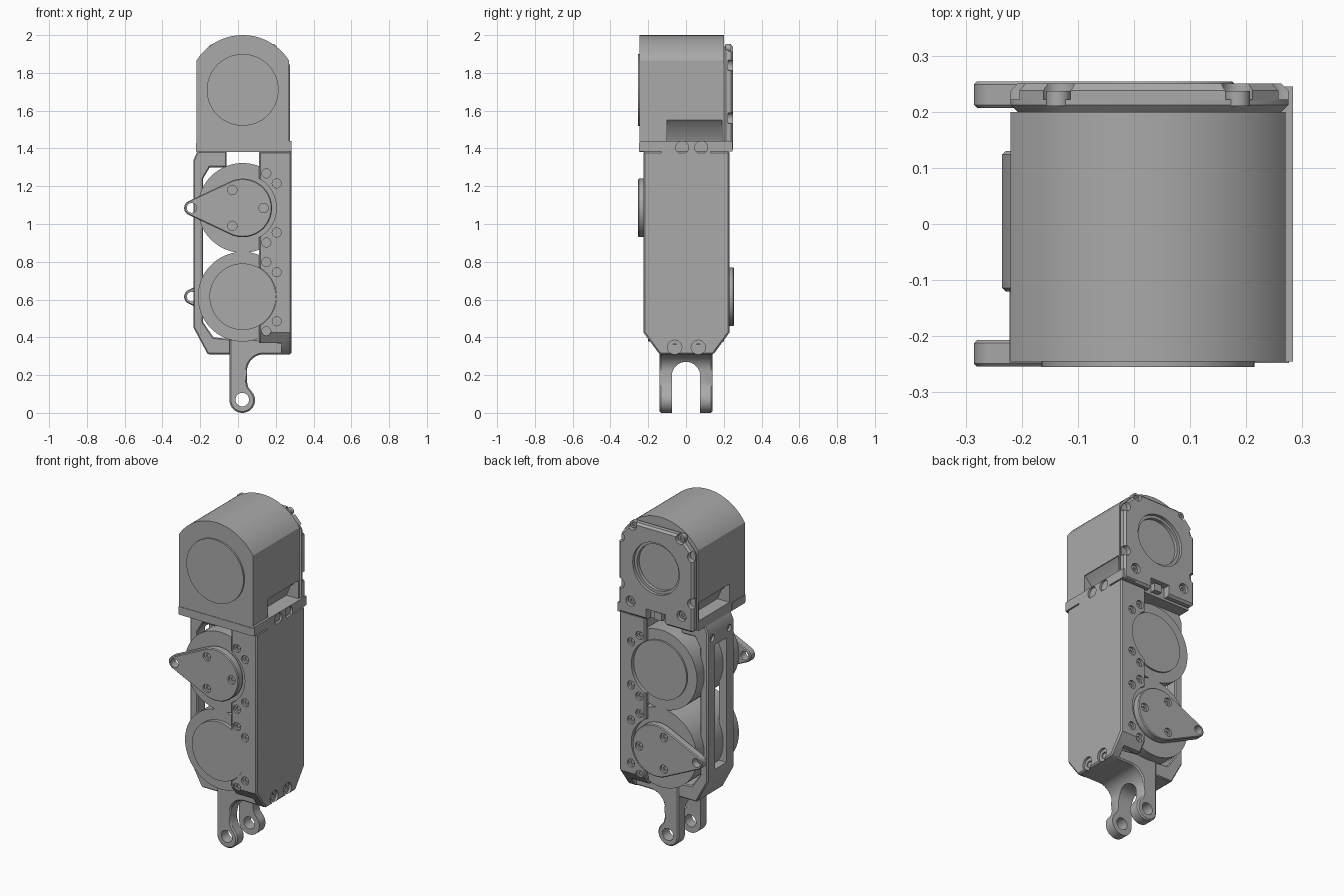
import bpy, bmesh
from math import sin, cos, pi, radians, atan2, acos, hypot

if "Cube" in bpy.data.objects:
    bpy.data.objects.remove(bpy.data.objects["Cube"], do_unlink=True)

grey = bpy.data.materials.new("machined grey")
grey.use_nodes = True
grey.diffuse_color = (0.4, 0.4, 0.4, 1)
grey.node_tree.nodes["Principled BSDF"].inputs["Base Color"].default_value = grey.diffuse_color

CX, TOP, LOW, HEAD = 0.025, 1.085, 0.615, 1.71   # shared axis and centre heights


def prism(name, pts, axis, a, b):
    """Extrude a profile: (x, z) along y, or (y, z) along x."""
    bm = bmesh.new()
    place = (lambda u, v, w: (u, w, v)) if axis == "y" else (lambda u, v, w: (w, u, v))
    rings = [[bm.verts.new(place(u, v, w)) for u, v in pts] for w in (a, b)]
    bm.faces.new(rings[0])
    bm.faces.new(rings[1])
    n = len(pts)
    for i in range(n):
        j = (i + 1) % n
        bm.faces.new((rings[0][i], rings[0][j], rings[1][j], rings[1][i]))
    bmesh.ops.recalc_face_normals(bm, faces=bm.faces)
    mesh = bpy.data.meshes.new(name)
    bm.to_mesh(mesh)
    bm.free()
    mesh.materials.append(grey)
    obj = bpy.data.objects.new(name, mesh)
    bpy.context.collection.objects.link(obj)
    return obj


def arc(u, v, r, start, end, n=24):
    steps = [radians(start + (end - start) * i / n) for i in range(n + 1)]
    return [(u + r * cos(t), v + r * sin(t)) for t in steps]


def disc(name, u, v, r, axis, a, b, n=32):
    return prism(name, arc(u, v, r, 0, 360, n)[:-1], axis, a, b)


def rect(u0, u1, v0, v1):
    return [(u0, v0), (u1, v0), (u1, v1), (u0, v1)]


def apply(obj, mod):
    bpy.context.view_layer.objects.active = obj
    bpy.ops.object.modifier_apply(modifier=mod.name)


def cut(obj, *cutters):
    for c in cutters:
        mod = obj.modifiers.new("cut", "BOOLEAN")
        mod.operation, mod.solver, mod.object = "DIFFERENCE", "EXACT", c
        apply(obj, mod)
        bpy.data.objects.remove(c, do_unlink=True)


def bevel(obj, width):
    mod = obj.modifiers.new("bevel", "BEVEL")
    mod.width, mod.segments, mod.limit_method, mod.angle_limit = width, 1, "ANGLE", radians(40)
    apply(obj, mod)


def screw_hole(obj, u, v, r, axis, face, out, depth=0.014):
    """Counterbore with a smaller socket in its floor."""
    cut(obj, disc("c", u, v, r, axis, face + out * 0.02, face - out * depth, 20),
        disc("c", u, v, r * 0.5, axis, face, face - out * depth * 1.5, 12))


# Head housing with an arched top
head = prism("head_housing", [(-0.22, 1.38), (0.27, 1.38)] + arc(CX, HEAD, 0.29, 32.3, 147.7, 40),
             "y", -0.245, 0.2)
# Sloped windows in both sides
for s in (-1, 1):
    wedge = [(CX + s * x, z) for x, z in ((0.3, 1.44), (0.3, 1.55), (0.24, 1.55), (0.19, 1.5), (0.165, 1.44))]
    cut(head, prism("c", wedge, "y", -0.1, 0.19))
disc("head_front_disc", CX, HEAD, 0.19, "y", -0.255, -0.24, 64)

# Clamp flange round the foot of the head
prism("head_flange_front", rect(-0.222, 0.276, 1.385, 1.43), "y", -0.248, -0.12)
prism("head_flange_right", rect(-0.245, -0.13, 1.385, 1.44), "x", 0.2, 0.283)
prism("head_flange_left", rect(0.13, 0.245, 1.385, 1.44), "x", 0.2, 0.283)

# Back cover with round recess, notches and screws
cover = prism("head_back_cover", [(-0.22, 1.385), (0.275, 1.385), (0.275, 1.85), (0.18, 1.95),
                                  (-0.13, 1.95), (-0.22, 1.85)], "y", 0.2, 0.25)
bevel(cover, 0.012)
cut(cover, disc("c", CX, HEAD, 0.155, "y", 0.232, 0.3, 48),
    disc("c", CX, HEAD, 0.138, "y", 0.212, 0.3, 48),
    prism("c", rect(-0.04, 0.09, 1.3, 1.45), "y", 0.205, 0.3))
for s in (-1, 1):
    for dx, z in ((0.16, 1.93), (0.24, 1.84), (0.24, 1.56), (0.17, 1.47)):
        x = CX + s * dx
        cut(cover, disc("c", x, z, 0.03, "y", 0.222, 0.3, 20))
        if dx < 0.2:
            screw = disc("cover_screw", x, z, 0.022, "y", 0.21, 0.237, 20)
            cut(screw, disc("c", x, z, 0.011, "y", 0.228, 0.3, 6))
prism("cable_tab", rect(0.0, 0.05, 1.395, 1.44), "y", 0.19, 0.235)

# Main channel: back plate with two flanges, tapered at the foot
def channel_profile(t, top):
    return [(-0.225 + t, top), (-0.225 + t, 0.425), (-0.14 + t * 0.6, 0.31 + t),
            (0.145 - t * 0.6, 0.31 + t), (0.23 - t, 0.425), (0.23 - t, top)]


channel = prism("main_channel", channel_profile(0, 1.385), "x", 0.11, 0.283)
bevel(channel, 0.008)
cut(channel, prism("c", channel_profile(0.025, 1.5), "x", 0.0, 0.262),
    prism("c", rect(0.0, 0.23, 0.2, 0.37), "y", -0.3, 0.3),
    disc("c", CX, TOP, 0.178, "y", -0.3, 0.3, 48),
    disc("c", CX, LOW, 0.178, "y", -0.3, 0.3, 48))
for centre in (TOP, LOW):
    for s in (-1, 1):
        for x, dz in ((0.15, 0.183), (0.205, 0.13)):
            screw_hole(channel, x, centre + s * dz, 0.024, "y", -0.225, -1)
            screw_hole(channel, x, centre + s * dz, 0.024, "y", 0.23, 1)
for y in (-0.06, 0.065):
    screw_hole(channel, y, 0.347, 0.038, "x", 0.283, 1)

# Tongue that joins the channel to the head
tongue = prism("channel_tongue", rect(-0.13, 0.13, 1.37, 1.44), "x", 0.2, 0.283)
for y in (-0.02, 0.08):
    screw_hole(tongue, y, 1.405, 0.034, "x", 0.283, 1, 0.02)

# Two drive motors
for name, z in (("upper", TOP), ("lower", LOW)):
    disc(name + "_motor", CX, z, 0.2375, "y", -0.2, 0.2, 72)
    front = z == LOW
    a, b = (-0.222, -0.19) if front else (0.19, 0.21)
    disc(name + "_motor_cap", CX, z, 0.176, "y", a, b, 64)


# Teardrop crank arms, one at the front and one at the back
def crank(name, z, out):
    tip = -0.245
    spread = 180 - acos((0.155 - 0.04) / (CX - tip)) * 180 / pi
    pts = arc(CX, z, 0.155, -spread, spread, 48) + arc(tip, z, 0.04, spread, 360 - spread, 20)
    a, b = sorted((out * 0.207, out * 0.254))
    arm = prism(name + "_crank_arm", pts, "y", a, b)
    bevel(arm, 0.005)
    cut(arm, disc("c", tip, z, 0.026, "y", -0.3, 0.3, 24))
    for t in (0, 120, 240):
        screw_hole(arm, CX + 0.11 * cos(radians(t)), z + 0.11 * sin(radians(t)), 0.025, "y", out * 0.254, out)
    a, b = sorted((out * 0.19, out * 0.225))
    disc(name + "_crank_hub", CX, z, 0.145, "y", a, b, 48)


crank("front", TOP, -1)
crank("back", LOW, 1)

# Slotted side frame
frame = prism("side_frame", [(-0.235, 0.45), (-0.16, 0.31), (-0.03, 0.31), (-0.03, 0.39), (-0.13, 0.4),
                             (-0.185, 0.48), (-0.185, 1.24), (-0.15, 1.3), (-0.06, 1.3), (-0.06, 1.385),
                             (-0.215, 1.385), (-0.235, 1.34)], "y", -0.12, 0.13)
bevel(frame, 0.006)
cut(frame, prism("c", rect(-0.05, 0.06, 0.5, 1.25), "x", -0.3, -0.17))
for y in (-0.075, 0.085):
    screw_hole(frame, y, 1.3, 0.02, "x", -0.235, -1)

# Forked foot with eyelets
foot = prism("forked_foot", [(-0.045, 0.39)] + arc(0.0225, 0.0675, 0.0675, 180, 395, 32)
             + [(0.055, 0.135), (0.047, 0.165), (0.047, 0.22)]
             + arc(0.137, 0.22, 0.09, 180, 90, 10) + [(0.262, 0.31), (0.262, 0.37), (0.1, 0.39)],
             "y", -0.14, 0.14)
bevel(foot, 0.008)
arch = [(-0.075, -0.1), (0.075, -0.1)] + arc(0, 0.195, 0.075, 0, 180, 24)
cut(foot, prism("c", arch, "x", -0.2, 0.4),
    disc("c", 0.0225, 0.07, 0.036, "y", -0.3, 0.3, 32))

# Smooth round walls, keep edges crisp
bpy.ops.object.select_all(action="DESELECT")
for o in bpy.context.collection.objects:
    if o.type == "MESH" and grey.name in o.data.materials:
        o.select_set(True)
        bpy.context.view_layer.objects.active = o
bpy.ops.object.shade_smooth_by_angle(angle=radians(30))
